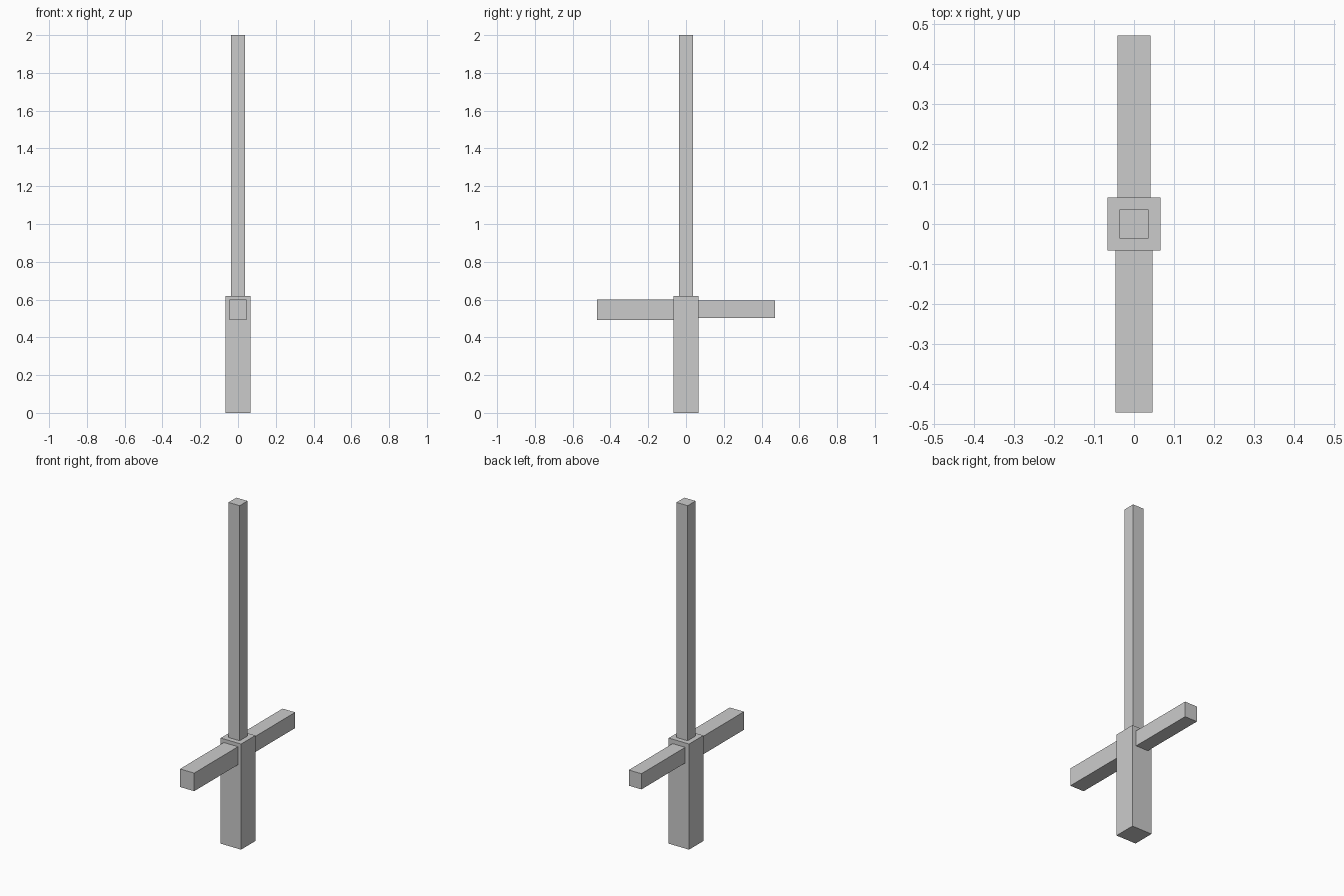
import bpy
import bmesh

if "Cube" in bpy.data.objects:
    bpy.data.objects.remove(bpy.data.objects["Cube"])


def box(name, x, y, z):
    """Box spanning the given (min, max) range on each axis."""
    mesh = bpy.data.meshes.new(name)
    bm = bmesh.new()
    bmesh.ops.create_cube(bm, size=1)
    for v in bm.verts:
        v.co = [r[0] if c < 0 else r[1] for c, r in zip(v.co, (x, y, z))]
    bm.to_mesh(mesh)
    bm.free()
    obj = bpy.data.objects.new(name, mesh)
    bpy.context.collection.objects.link(obj)
    return obj


GRIP, BLADE, REACH = 0.066, 0.0365, 0.472

# Thick square handle
box("handle", (-GRIP, GRIP), (-GRIP, GRIP), (0, 0.62))
# Long slim blade
box("blade", (-BLADE, BLADE), (-BLADE, BLADE), (0.62, 2.0))
# Crossguard arms, the front one slightly thicker
box("front_guard", (-0.046, 0.046), (-REACH, -GRIP), (0.493, 0.599))
box("back_guard", (-0.041, 0.041), (GRIP, REACH), (0.502, 0.594))
